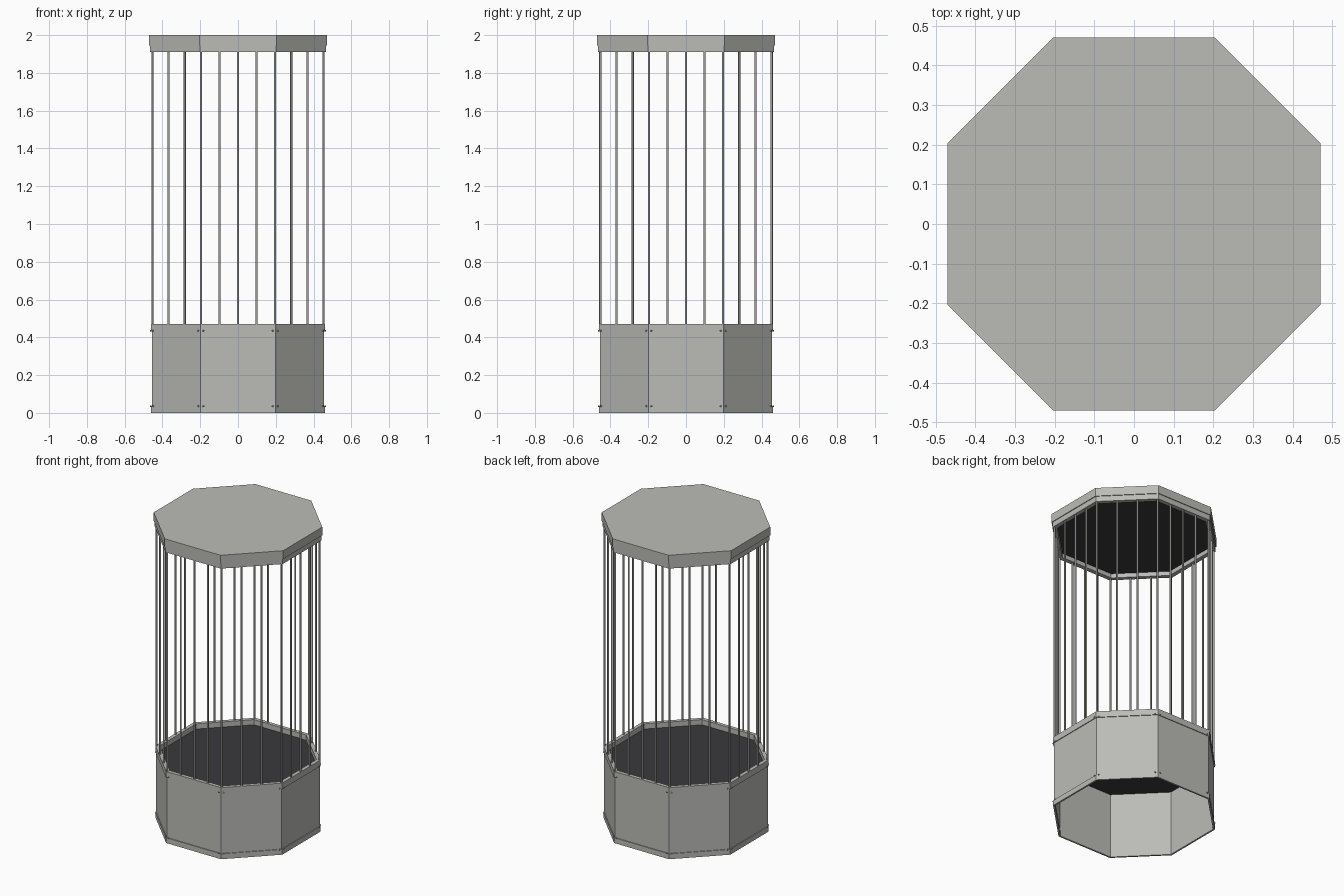
import bpy, bmesh, math
from mathutils import Vector, Matrix

if "Cube" in bpy.data.objects:
    bpy.data.objects.remove(bpy.data.objects["Cube"])


def material(name, rgb):
    m = bpy.data.materials.new(name)
    m.diffuse_color = (*rgb, 1)
    m.use_nodes = True
    m.node_tree.nodes["Principled BSDF"].inputs["Base Color"].default_value = m.diffuse_color
    return m


GREY = material("painted grey metal", (0.50, 0.50, 0.475))
STEEL = material("bar steel", (0.36, 0.36, 0.34))
DARK = material("dark floor", (0.042, 0.042, 0.047))


def octagon(a):
    # octagon whose four straight sides are a little longer than the diagonals
    h = math.sqrt(2) * (a + 0.006) - a
    return [(h, -a), (a, -h), (a, h), (h, a), (-h, a), (-a, h), (-a, -h), (-h, -a)]


def finish(name, bm, mat):
    bmesh.ops.recalc_face_normals(bm, faces=bm.faces)
    me = bpy.data.meshes.new(name)
    bm.to_mesh(me)
    bm.free()
    me.materials.append(mat)
    ob = bpy.data.objects.new(name, me)
    bpy.context.collection.objects.link(ob)
    return ob


def slab(name, a, z0, z1, mat):
    bm = bmesh.new()
    face = bm.faces.new([bm.verts.new((x, y, z0)) for x, y in octagon(a)])
    top = bmesh.ops.extrude_face_region(bm, geom=[face])["geom"]
    for v in top:
        if isinstance(v, bmesh.types.BMVert):
            v.co.z = z1
    return finish(name, bm, mat)


def ring(name, a_out, a_in, z0, z1, mat):
    bm = bmesh.new()
    loops = [[bm.verts.new((x, y, z)) for x, y in octagon(a)]
             for a, z in ((a_out, z0), (a_out, z1), (a_in, z1), (a_in, z0))]
    for k in range(4):
        p, q = loops[k], loops[(k + 1) % 4]
        for i in range(8):
            j = (i + 1) % 8
            bm.faces.new((p[i], p[j], q[j], q[i]))
    return finish(name, bm, mat)


# base: panelled wall, angle rims and the raised floor
ring("base_panels", 0.456, 0.451, 0.003, 0.465, GREY)
ring("base_bottom_rim", 0.461, 0.450, 0.0, 0.035, GREY)
ring("base_top_rim", 0.461, 0.437, 0.43, 0.47, GREY)
slab("cage_floor", 0.452, 0.428, 0.436, DARK)

# roof: lid, lower rim and dark ceiling
slab("roof_lid", 0.47, 1.945, 2.0, GREY)
ring("roof_rim", 0.465, 0.437, 1.91, 1.946, GREY)
slab("roof_ceiling", 0.452, 1.938, 1.9455, DARK)

# vertical bars: corners, three on straight sides, two on diagonal sides
bm = bmesh.new()
pts = octagon(0.4535)
for i in range(8):
    a, b = Vector(pts[i]), Vector(pts[(i + 1) % 8])
    n = 3 if i % 2 == 0 else 4        # side 0 is a diagonal
    for k in range(n):
        p = a.lerp(b, k / n)
        bmesh.ops.create_cone(bm, cap_ends=True, segments=10, radius1=0.006,
                              radius2=0.006, depth=1.47,
                              matrix=Matrix.Translation((p.x, p.y, 1.185)))
bars = finish("cage_bars", bm, STEEL)
for f in bars.data.polygons:
    f.use_smooth = abs(f.normal.z) < 0.5

# rivets near every panel corner
bm = bmesh.new()
pts = octagon(0.461)
for i in range(8):
    a, b = Vector(pts[i]), Vector(pts[(i + 1) % 8])
    d = (b - a).normalized()
    for p in (a + d * 0.016, b - d * 0.016):
        for z in (0.035, 0.435):
            bmesh.ops.create_uvsphere(bm, u_segments=8, v_segments=6, radius=0.005,
                                      matrix=Matrix.Translation((p.x, p.y, z)))
finish("panel_rivets", bm, STEEL)
